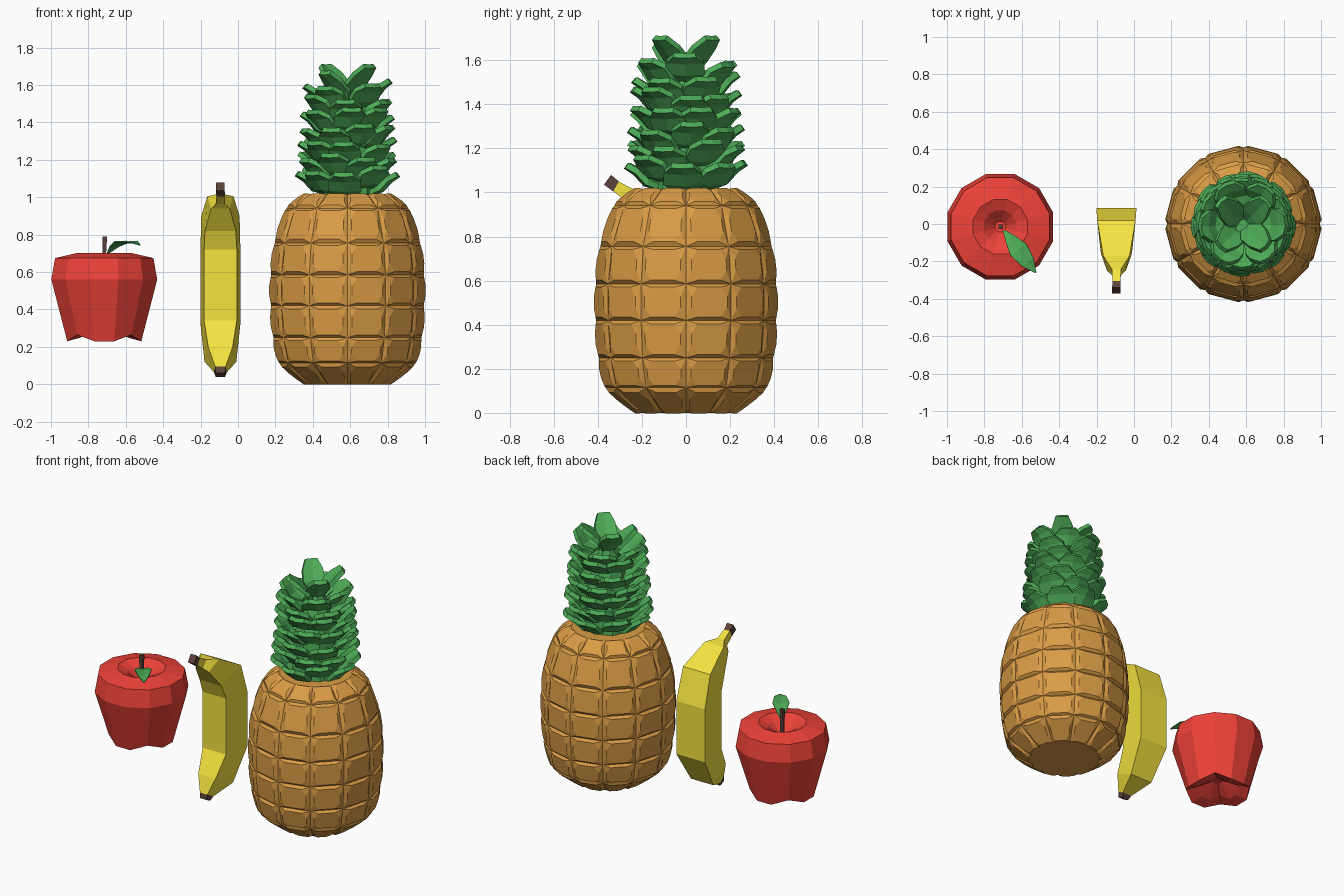
import bpy, bmesh, random
from math import sin, cos, pi, radians
from mathutils import Vector

if "Cube" in bpy.data.objects:
    bpy.data.objects.remove(bpy.data.objects["Cube"])

random.seed(4)


def material(name, rgb):
    m = bpy.data.materials.new(name)
    m.diffuse_color = (*rgb, 1)
    m.use_nodes = True
    m.node_tree.nodes["Principled BSDF"].inputs["Base Color"].default_value = m.diffuse_color
    return m


RED = material("red skin", (0.86, 0.055, 0.04))
YELLOW = material("yellow skin", (0.92, 0.77, 0.05))
BROWN = material("brown", (0.11, 0.055, 0.045))
ORANGE = material("golden rind", (0.70, 0.33, 0.06))
GREEN = material("green", (0.075, 0.41, 0.095))


def finish(name, bm, *mats):
    bmesh.ops.recalc_face_normals(bm, faces=bm.faces)
    me = bpy.data.meshes.new(name)
    bm.to_mesh(me)
    bm.free()
    ob = bpy.data.objects.new(name, me)
    bpy.context.collection.objects.link(ob)
    for m in mats:
        me.materials.append(m)
    return ob


def loft(bm, rings, caps=True):
    """Skin closed rings of points; returns the side faces."""
    vs = [[bm.verts.new(p) for p in r] for r in rings]
    n, sides = len(vs[0]), []
    for a, b in zip(vs, vs[1:]):
        for i in range(n):
            j = (i + 1) % n
            sides.append(bm.faces.new((a[i], a[j], b[j], b[i])))
    if caps:
        bm.faces.new(vs[0][::-1])
        bm.faces.new(vs[-1])
    return sides


def circle(cx, cy, r, z, n=12, start=0.0):
    return [Vector((cx + r * cos(start + 2 * pi * i / n),
                    cy + r * sin(start + 2 * pi * i / n), z)) for i in range(n)]


# Apple body, with lobes around the base
AX, AY = -0.715, -0.015
profile = [(0.03, 0.32), (0.13, 0.25), (0.205, 0.23), (0.293, 0.56),
           (0.272, 0.675), (0.15, 0.702), (0.09, 0.675), (0.03, 0.62)]
rings = [circle(AX, AY, r, z, 12, radians(15)) for r, z in profile]
for ring in rings[1:3]:
    for i in range(1, 12, 3):
        ring[i].z += 0.035
bm = bmesh.new()
loft(bm, rings)
finish("apple_body", bm, RED)

# Apple stem
bm = bmesh.new()
loft(bm, [circle(AX, AY, 0.014, 0.6, 4, pi / 4), circle(AX, AY, 0.014, 0.7, 4, pi / 4),
          circle(AX + 0.003, AY, 0.017, 0.79, 4, pi / 4)])
finish("apple_stem", bm, BROWN)

# Apple leaf, arched and creased along the middle
bm = bmesh.new()
p0, p1 = Vector((-0.695, -0.035, 0)), Vector((-0.525, -0.26, 0))
side = Vector((p1.y - p0.y, p0.x - p1.x, 0)).normalized()
rows = []
for t, z, w in [(0, 0.705, 0.006), (0.2, 0.735, 0.03), (0.45, 0.755, 0.052),
                (0.75, 0.76, 0.038), (1, 0.748, 0.003)]:
    c = p0.lerp(p1, t) + Vector((0, 0, z))
    up = Vector((0, 0, w * 0.2))
    rows.append([bm.verts.new(q) for q in (c - side * w + up, c, c + side * w + up)])
for a, b in zip(rows, rows[1:]):
    for i in range(2):
        bm.faces.new((a[i], a[i + 1], b[i + 1], b[i]))
leaf = finish("apple_leaf", bm, GREEN)
leaf.modifiers.new("thickness", "SOLIDIFY").thickness = 0.006

# Banana: four-sided sections (back y,z / front y,z / back width, front width)
BX = -0.094
sections = [(-0.20, 0.04, -0.24, 0.06, 0.05, 0.05),
            (-0.18, 0.065, -0.235, 0.095, 0.07, 0.055),
            (-0.04, 0.12, -0.20, 0.20, 0.17, 0.13),
            (0.085, 0.33, -0.12, 0.34, 0.215, 0.175),
            (0.085, 0.69, -0.12, 0.72, 0.215, 0.175),
            (0.02, 0.90, -0.16, 0.82, 0.205, 0.165),
            (-0.17, 1.005, -0.25, 0.94, 0.14, 0.10),
            (-0.24, 1.015, -0.275, 0.965, 0.05, 0.045),
            (-0.305, 1.05, -0.33, 1.005, 0.042, 0.042),
            (-0.34, 1.08, -0.372, 1.035, 0.046, 0.046)]
rings = [[Vector((BX - wb / 2, by, bz)), Vector((BX + wb / 2, by, bz)),
          Vector((BX + wf / 2, fy, fz)), Vector((BX - wf / 2, fy, fz))]
         for by, bz, fy, fz, wb, wf in sections]
bm = bmesh.new()
sides = loft(bm, rings)
bm.faces.ensure_lookup_table()
for f in sides[:4] + sides[-4:] + [bm.faces[-1], bm.faces[-2]]:
    f.material_index = 1
finish("banana", bm, YELLOW, BROWN)

# Pineapple body: a grid of raised panels with cut corners
PX = 0.585
PANEL = [(0.24, 0.09), (0.76, 0.09), (0.9, 0.35), (0.9, 0.65),
         (0.76, 0.91), (0.24, 0.91), (0.1, 0.65), (0.1, 0.35)]
profile = [(0.215, 0), (0.365, 0.115), (0.395, 0.25), (0.408, 0.42),
           (0.408, 0.585), (0.388, 0.755), (0.325, 0.94), (0.22, 1.015)]
bm = bmesh.new()
sides = loft(bm, [circle(PX, 0, r, z) for r, z in profile])
for f in sides:
    f.normal_update()
    c = list(f.verts)
    a, b, d, e = [v.co for v in c]
    p = [bm.verts.new(a.lerp(b, u).lerp(e.lerp(d, u), v) + f.normal * 0.016) for u, v in PANEL]
    bm.faces.new(p)
    for k in range(4):
        n = (k + 1) % 4
        bm.faces.new((c[k], c[n], p[2 * k + 1], p[2 * k]))
        bm.faces.new((c[n], p[(2 * k + 2) % 8], p[2 * k + 1]))
bmesh.ops.delete(bm, geom=sides, context='FACES_ONLY')
finish("pineapple_body", bm, ORANGE)

# Pineapple crown: core plus layers of thick curling leaves
bm = bmesh.new()
loft(bm, [circle(PX, 0, 0.15, 1.01, 8), circle(PX, 0, 0.13, 1.3, 8), circle(PX, 0, 0.05, 1.56, 8)])
finish("crown_core", bm, GREEN)


def crown_leaf(bm, ang, z0, path):
    """path holds (radius, height, half width); the midline bows outward."""
    out, tan = Vector((cos(ang), sin(ang), 0)), Vector((-sin(ang), cos(ang), 0))
    rows = []
    for r, h, w in path:
        c = Vector((PX, 0, z0 + h)) + out * r
        back = out * (-0.2 * w) + Vector((0, 0, 0.06 * w))
        rows.append([bm.verts.new(q) for q in (c - tan * w + back, c, c + tan * w + back)])
    for a, b in zip(rows, rows[1:]):
        for i in range(2):
            bm.faces.new((a[i], a[i + 1], b[i + 1], b[i]))


bm = bmesh.new()
LAYERS = 7
for k in range(LAYERS):
    s = 1 - 0.15 * k / (LAYERS - 1)
    path = [(0.1 * s, -0.005, 0.05), (0.185 * s, 0.02, 0.088),
            (0.23 * s, 0.07, 0.085), (0.275 * s, 0.1, 0.05)]
    for i in range(8 if k < 5 else 6):
        ang = 2 * pi * (i + 0.5 * (k % 2)) / (8 if k < 5 else 6) + random.uniform(-0.12, 0.12)
        crown_leaf(bm, ang, 1.03 + 0.077 * k + random.uniform(-0.015, 0.03), path)
# Four upright leaves at the tip
for i in range(4):
    crown_leaf(bm, pi / 2 * i + pi / 4, 1.5 - (0.035 if i in (1, 2) else 0) * (i == 2),
               [(0.02, 0.03, 0.03), (0.07, 0.1, 0.07), (0.125, 0.155, 0.065), (0.175, 0.2, 0.04)])
crown = finish("crown_leaves", bm, GREEN)
mod = crown.modifiers.new("thickness", "SOLIDIFY")
mod.thickness, mod.offset = 0.028, 0
